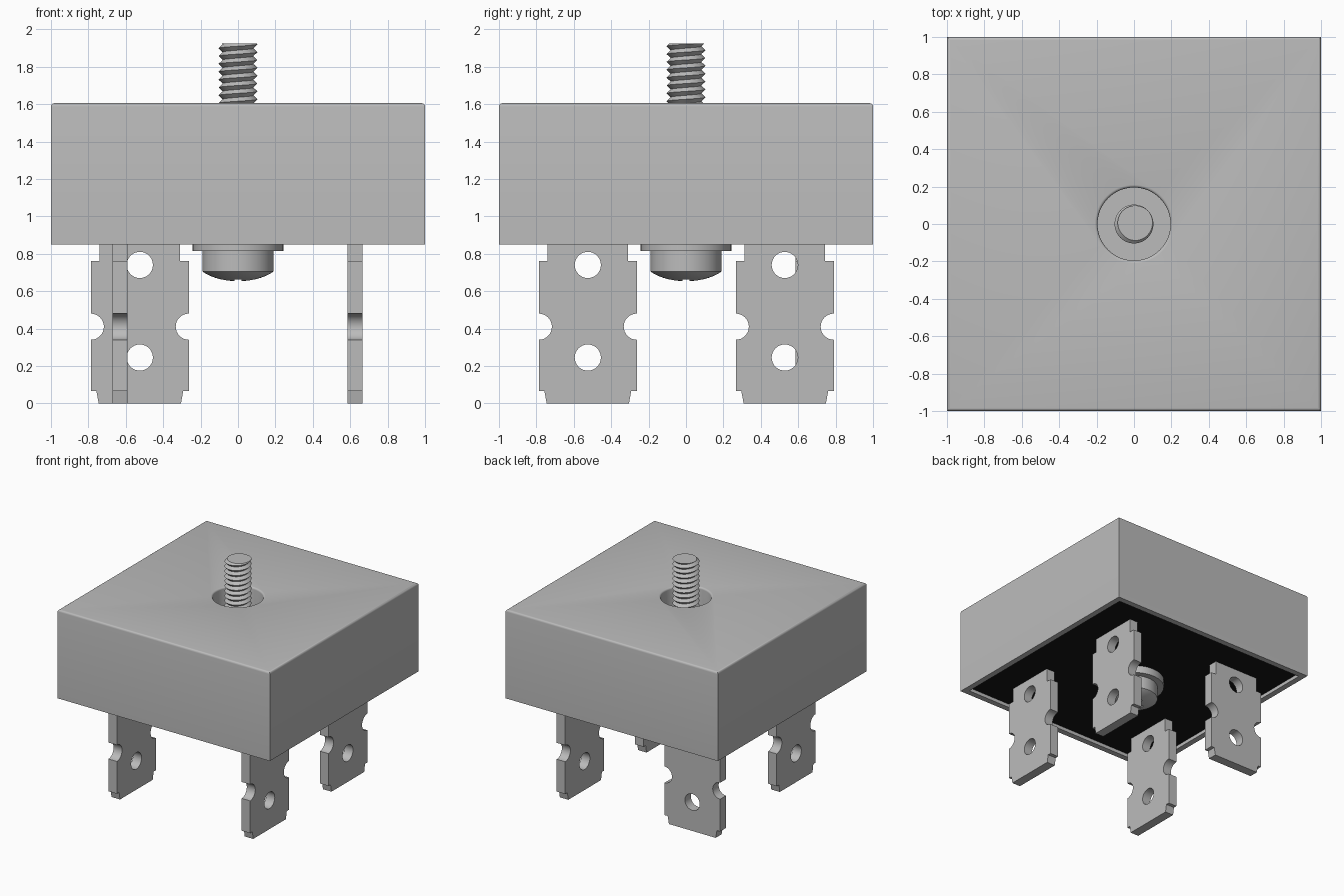
import bpy, bmesh
from math import sin, cos, pi, radians
from mathutils import Matrix

if "Cube" in bpy.data.objects:
    bpy.data.objects.remove(bpy.data.objects["Cube"], do_unlink=True)


def make_material(name, value):
    mat = bpy.data.materials.new(name)
    mat.use_nodes = True
    color = (value, value, value, 1)
    mat.diffuse_color = color
    mat.node_tree.nodes["Principled BSDF"].inputs["Base Color"].default_value = color
    return mat


GREY = make_material("metal_grey", 0.5)
BLACK = make_material("potting_black", 0.008)

BOTTOM, TOP = 0.85, 1.605      # housing height range
POTTING = 0.88                 # underside of the recessed filling
HOLE_R = 0.195


def add_object(name, mesh, mat):
    obj = bpy.data.objects.new(name, mesh)
    bpy.context.collection.objects.link(obj)
    mesh.materials.clear()
    mesh.materials.append(mat)
    return obj


def from_bmesh(name, bm, mat):
    bmesh.ops.recalc_face_normals(bm, faces=bm.faces)
    mesh = bpy.data.meshes.new(name)
    bm.to_mesh(mesh)
    bm.free()
    return add_object(name, mesh, mat)


def smooth(obj, angle=35):
    bpy.ops.object.select_all(action="DESELECT")
    obj.select_set(True)
    bpy.context.view_layer.objects.active = obj
    bpy.ops.object.shade_smooth_by_angle(angle=radians(angle))


def box(name, half, z0, z1, mat, half_y=None):
    bm = bmesh.new()
    size = (2 * half, 2 * (half_y or half), z1 - z0, 1)
    bmesh.ops.create_cube(bm, size=1, matrix=Matrix.Translation((0, 0, (z0 + z1) / 2)) @ Matrix.Diagonal(size))
    return from_bmesh(name, bm, mat)


def lathe(name, profile, mat, steps=64):
    bm = bmesh.new()
    verts = [bm.verts.new((r, 0, z)) for r, z in profile]
    edges = [bm.edges.new(pair) for pair in zip(verts, verts[1:])]
    bmesh.ops.spin(bm, geom=verts + edges, cent=(0, 0, 0), axis=(0, 0, 1), angle=2 * pi, steps=steps)
    bmesh.ops.remove_doubles(bm, verts=bm.verts, dist=1e-5)
    return from_bmesh(name, bm, mat)


def cut(obj, cutter):
    mod = obj.modifiers.new("cut", "BOOLEAN")
    mod.operation, mod.solver, mod.object = "DIFFERENCE", "EXACT", cutter
    bpy.context.view_layer.objects.active = obj
    bpy.ops.object.modifier_apply(modifier=mod.name)
    bpy.data.objects.remove(cutter, do_unlink=True)


def hole_cutter():
    # Straight bore with a flared, rounded mouth at the top
    flare = [(HOLE_R + 0.015 * (1 - cos(a)), TOP - 0.015 + 0.015 * sin(a))
             for a in (i * pi / 8 for i in range(5))]
    rim = flare[-1][0]
    return lathe("bore_cutter", [(0, 0.7), (HOLE_R, 0.7)] + flare + [(rim, TOP + 0.1), (0, TOP + 0.1)], GREY)


# Housing with rounded top edges, recessed underside and a through bore
bm = bmesh.new()
bmesh.ops.create_cube(bm, size=1, matrix=Matrix.Translation((0, 0, (BOTTOM + TOP) / 2))
                      @ Matrix.Diagonal((2, 2, TOP - BOTTOM, 1)))
top_edges = [e for e in bm.edges if all(v.co.z > TOP - 0.01 for v in e.verts)]
bmesh.ops.bevel(bm, geom=top_edges, offset=0.018, segments=4, profile=0.5, affect="EDGES")
housing = from_bmesh("housing", bm, GREY)
cut(housing, box("recess_cutter", 0.95, BOTTOM - 0.1, POTTING + 0.02, GREY))
cut(housing, hole_cutter())
smooth(housing)

# Black filling in the underside
potting = box("potting", 0.95, POTTING, POTTING + 0.02, BLACK)
cut(potting, hole_cutter())

# Washer and domed screw head with a cross recess
washer = lathe("washer", [(0, 0.815), (0.242, 0.815), (0.242, POTTING), (0, POTTING)], GREY)
smooth(washer)
dome = [(0.19 * sin(a) / sin(0.9), 0.705 - 0.052 * (cos(a) - cos(0.9)) / (1 - cos(0.9)))
        for a in (i * 0.09 for i in range(11))]
head = lathe("screw_head", dome + [(0.19, 0.815), (0, 0.815)], GREY)
for half_x, half_y in ((0.085, 0.02), (0.02, 0.085)):
    cut(head, box("slot_cutter", half_x, 0.6, 0.72, GREY, half_y))
smooth(head)

# Threaded shaft: a helical band of crests and roots, trimmed flat at both ends
PITCH, SECTORS, LOW, HIGH = 0.042, 48, 0.87, 1.925
bm = bmesh.new()
rows = int(2 * (HIGH - LOW) / PITCH) + 8
grid = []
for j in range(SECTORS + 1):
    a = 2 * pi * j / SECTORS
    column = []
    for k in range(rows):
        r = 0.082 if k % 2 else 0.104
        z = LOW + PITCH * (k / 2 - 2 + j / SECTORS)
        column.append(bm.verts.new((r * cos(a), r * sin(a), z)))
    grid.append(column)
for j in range(SECTORS):
    for k in range(rows - 1):
        bm.faces.new((grid[j][k], grid[j + 1][k], grid[j + 1][k + 1], grid[j][k + 1]))
bmesh.ops.remove_doubles(bm, verts=bm.verts, dist=1e-5)
for height, direction in ((LOW, -1), (HIGH, 1)):
    result = bmesh.ops.bisect_plane(bm, geom=bm.verts[:] + bm.edges[:] + bm.faces[:], plane_co=(0, 0, height),
                                    plane_no=(0, 0, direction), clear_outer=True)
    rim = [e for e in result["geom_cut"] if isinstance(e, bmesh.types.BMEdge)]
    bmesh.ops.holes_fill(bm, edges=rim, sides=0)
shaft = from_bmesh("threaded_shaft", bm, GREY)
smooth(shaft)


# Terminal blade: notched outline with two round holes
def blade_mesh():
    notch = [(0.262 - 0.07 * cos(a), 0.41 + 0.07 * sin(a)) for a in (pi * (i / 16 - 0.5) for i in range(17))]
    side = [(0.22, 0), (0.232, 0.065), (0.262, 0.065)] + notch + [(0.262, 0.76), (0.215, 0.76), (0.215, POTTING + 0.01)]
    loops = [side + [(-u, z) for u, z in reversed(side)]]
    for z in (0.245, 0.74):
        loops.append([(0.07 * cos(a), z + 0.07 * sin(a)) for a in (2 * pi * i / 32 for i in range(32))])
    curve = bpy.data.curves.new("blade_outline", "CURVE")
    curve.dimensions, curve.fill_mode, curve.extrude = "2D", "BOTH", 0.04
    for loop in loops:
        spline = curve.splines.new("POLY")
        spline.points.add(len(loop) - 1)
        spline.use_cyclic_u = True
        for point, (u, z) in zip(spline.points, loop):
            point.co = (u, z, 0, 1)
    helper = bpy.data.objects.new("blade_outline", curve)
    mesh = bpy.data.meshes.new_from_object(helper)
    bpy.data.objects.remove(helper)
    mesh.transform(Matrix.Rotation(pi / 2, 4, "X"))
    return mesh


# Three blades face sideways; the back right one is turned
blade = blade_mesh()
for name, x, y, turn in (("front_left_terminal", 0.625, -0.525, pi / 2),
                         ("front_right_terminal", -0.63, -0.525, pi / 2),
                         ("back_left_terminal", 0.625, 0.528, pi / 2),
                         ("back_right_terminal", -0.525, 0.625, 0)):
    terminal = add_object(name, blade.copy(), GREY)
    terminal.location = (x, y, 0)
    terminal.rotation_euler.z = turn
    smooth(terminal)
